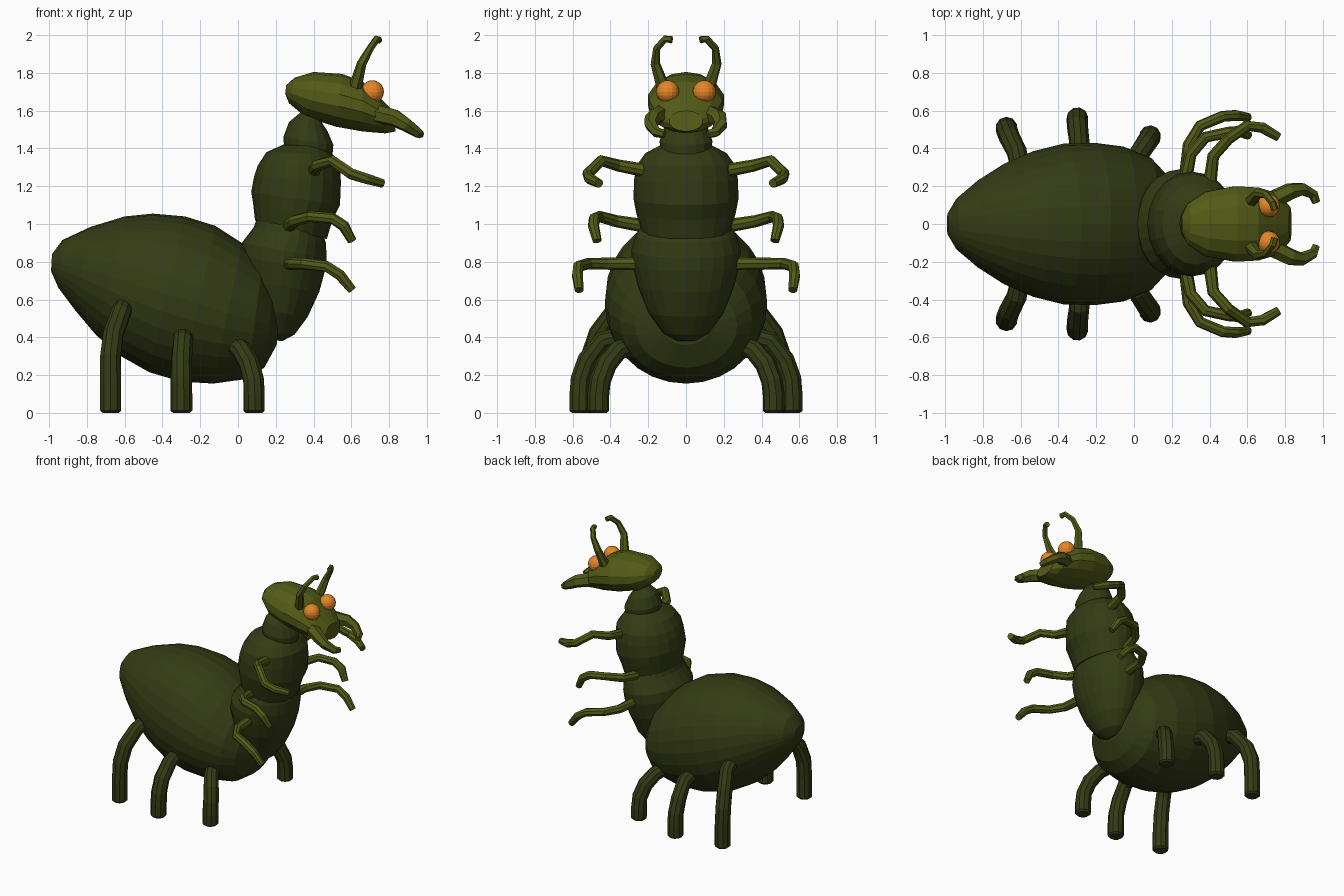
import bpy, bmesh, math
from mathutils import Vector


def material(name, rgb):
    m = bpy.data.materials.new(name)
    m.diffuse_color = (*rgb, 1)
    return m


DARK = material("dark olive", (0.034, 0.044, 0.007))
OLIVE = material("olive", (0.085, 0.105, 0.008))
ORANGE = material("orange", (0.78, 0.24, 0.02))


def finish(bm, name, mat):
    bmesh.ops.recalc_face_normals(bm, faces=bm.faces)
    me = bpy.data.meshes.new(name)
    bm.to_mesh(me)
    bm.free()
    me.materials.append(mat)
    ob = bpy.data.objects.new(name, me)
    bpy.context.collection.objects.link(ob)
    return ob


def skin(bm, rings):
    """Join rings of points with quads and cap both ends."""
    loops = [[bm.verts.new(p) for p in r] for r in rings]
    n = len(loops[0])
    for a, b in zip(loops, loops[1:]):
        for i in range(n):
            j = (i + 1) % n
            bm.faces.new((a[i], a[j], b[j], b[i]))
    bm.faces.new(loops[0])
    bm.faces.new(loops[-1])


def body(name, mat, sections, sides):
    """Loft ellipses given by two opposite outline points (x, z) and a half width."""
    rings = []
    for x1, z1, x2, z2, w in sections:
        a, b = Vector((x1, 0, z1)), Vector((x2, 0, z2))
        c, h = (a + b) / 2, (a - b) / 2
        rings.append([c + h * math.cos(t) + Vector((0, w, 0)) * math.sin(t)
                      for t in (2 * math.pi * i / sides for i in range(sides))])
    bm = bmesh.new()
    skin(bm, rings)
    return finish(bm, name, mat)


def limbs(name, mat, path, radii, sides=8):
    """Mirrored pair of tapered tubes along a path."""
    bm = bmesh.new()
    for s in (1, -1):
        pts = [Vector((x, y * s, z)) for x, y, z in path]
        rings, u = [], None
        for i, p in enumerate(pts):
            d = (pts[min(i + 1, len(pts) - 1)] - pts[max(i - 1, 0)]).normalized()
            u = d.orthogonal() if u is None else u - d * u.dot(d)
            u.normalize()
            v = d.cross(u)
            r = radii[i] if i < len(radii) else radii[-1]
            rings.append([p + (u * math.cos(t) + v * math.sin(t)) * r
                          for t in (2 * math.pi * k / sides for k in range(sides))])
        skin(bm, rings)
    return finish(bm, name, mat)


# Abdomen
body("abdomen", DARK, [
    (-.985, .84, -.99, .75, .055), (-.93, .915, -.95, .66, .135),
    (-.78, .985, -.86, .54, .235), (-.6, 1.04, -.75, .41, .325),
    (-.45, 1.055, -.62, .30, .385), (-.28, 1.04, -.47, .215, .425),
    (-.12, .99, -.3, .165, .43), (.02, .90, -.13, .155, .41),
    (.13, .80, .05, .18, .35), (.19, .68, .14, .24, .27),
    (.22, .55, .205, .36, .13)], 28)

# Chest segments
body("lower_thorax", DARK, [
    (.18, .385, .235, .38, .05), (.13, .43, .30, .415, .12),
    (.07, .55, .37, .51, .20), (.02, .70, .43, .64, .255),
    (.01, .83, .46, .75, .285), (.02, .90, .47, .82, .29),
    (.085, .985, .465, .90, .265), (.10, 1.03, .45, .95, .24)], 24)
body("upper_thorax", DARK, [
    (.09, 1.02, .47, .92, .24), (.08, 1.11, .50, 1.02, .265),
    (.07, 1.17, .54, 1.10, .278), (.085, 1.25, .545, 1.22, .275),
    (.105, 1.31, .54, 1.31, .262), (.15, 1.38, .50, 1.37, .215),
    (.24, 1.42, .46, 1.41, .14)], 20)
body("neck", DARK, [
    (.245, 1.40, .50, 1.36, .135), (.24, 1.46, .505, 1.42, .14),
    (.27, 1.54, .475, 1.49, .115), (.33, 1.59, .43, 1.56, .06)], 16)

# Head
body("head", OLIVE, [
    (.255, 1.735, .25, 1.69, .04), (.30, 1.775, .27, 1.64, .11),
    (.40, 1.805, .36, 1.565, .175), (.55, 1.795, .52, 1.515, .205),
    (.66, 1.755, .66, 1.49, .198), (.75, 1.67, .78, 1.48, .165),
    (.82, 1.60, .835, 1.49, .09)], 14)

# Eyes
bm = bmesh.new()
for s in (1, -1):
    ret = bmesh.ops.create_uvsphere(bm, u_segments=16, v_segments=10, radius=.061)
    bmesh.ops.translate(bm, verts=ret["verts"], vec=(.712, .097 * s, 1.70))
finish(bm, "eyes", ORANGE)

# Mandibles and antennae
limbs("mandibles", OLIVE, [
    (.74, .13, 1.58), (.83, .175, 1.56), (.89, .185, 1.525),
    (.95, .155, 1.485), (.965, .115, 1.475)], [.05, .046, .036, .028, .022], 6)
limbs("antennae", OLIVE, [
    (.62, .12, 1.72), (.655, .163, 1.85), (.70, .155, 1.93),
    (.735, .11, 1.98), (.745, .075, 1.975)], [.036, .026, .02, .02, .02], 6)

# Arms on the chest
limbs("upper_arms", OLIVE, [
    (.40, .20, 1.28), (.42, .36, 1.31), (.50, .45, 1.335), (.60, .52, 1.265),
    (.68, .51, 1.24), (.765, .46, 1.215)], [.036, .032, .03, .03, .03, .024])
limbs("middle_arms", OLIVE, [
    (.27, .22, .99), (.30, .37, 1.015), (.38, .46, 1.04), (.50, .485, 1.03),
    (.56, .49, .99), (.605, .47, .91)], [.036, .032, .03, .03, .03, .024])
limbs("lower_arms", OLIVE, [
    (.27, .22, .79), (.29, .42, .79), (.35, .52, .79), (.47, .57, .775),
    (.54, .575, .73), (.605, .565, .65)], [.036, .032, .03, .03, .03, .024])

# Walking legs
for name, path in (
    ("rear_legs", [(-.60, .28, .57), (-.62, .38, .53), (-.66, .46, .42),
                   (-.675, .50, .30), (-.675, .51, .15), (-.675, .51, .012), (-.675, .51, 0)]),
    ("middle_legs", [(-.29, .32, .41), (-.29, .44, .38), (-.30, .52, .28),
                     (-.30, .555, .18), (-.30, .56, .10), (-.30, .56, .012), (-.30, .56, 0)]),
    ("front_legs", [(-.02, .28, .36), (.02, .36, .33), (.06, .42, .26),
                    (.083, .455, .17), (.085, .465, .09), (.085, .465, .012), (.085, .465, 0)])):
    limbs(name, DARK, path, [.052, .054, .056, .057, .058, .058, .045], 10)
